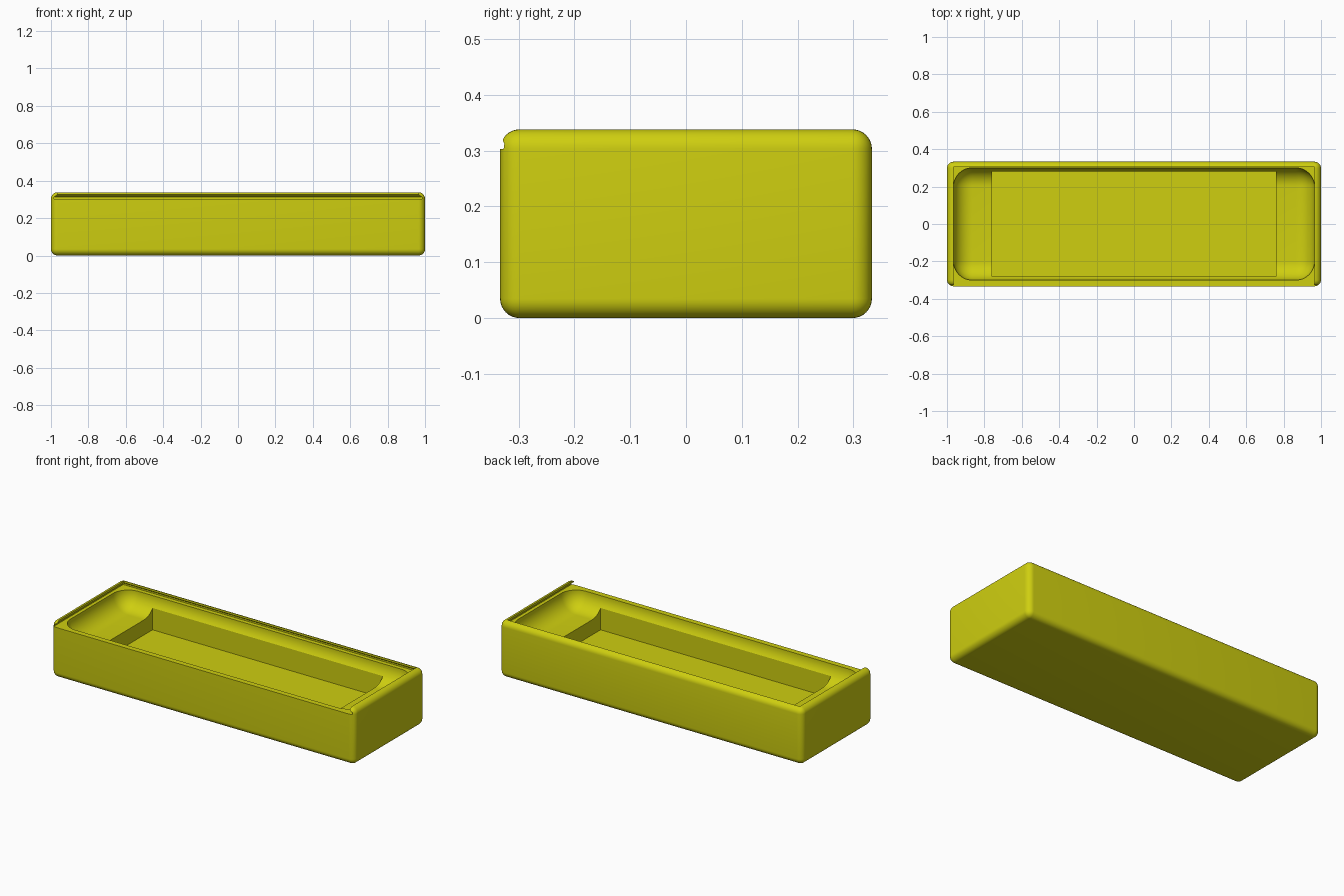
import bpy, bmesh, math

if "Cube" in bpy.data.objects:
    bpy.data.objects.remove(bpy.data.objects["Cube"])

paint = bpy.data.materials.new("yellow")
paint.diffuse_color = (0.62, 0.62, 0.005, 1)
paint.use_nodes = True
paint.node_tree.nodes["Principled BSDF"].inputs["Base Color"].default_value = paint.diffuse_color


def make_object(name, bm):
    bmesh.ops.recalc_face_normals(bm, faces=bm.faces)
    mesh = bpy.data.meshes.new(name)
    bm.to_mesh(mesh)
    bm.free()
    obj = bpy.data.objects.new(name, mesh)
    mesh.materials.append(paint)
    bpy.context.collection.objects.link(obj)
    return obj


def block(name, hx, hy, z0, z1, radius=0, top_radius=0, segments=8):
    """Box with rounded uprights and bottom edges, and its own top rounding."""
    bm = bmesh.new()
    bmesh.ops.create_cube(bm, size=1)
    for v in bm.verts:
        v.co = (v.co.x * 2 * hx, v.co.y * 2 * hy, z1 if v.co.z > 0 else z0)
    if radius:
        weight = bm.edges.layers.float.new("bevel_weight_edge")
        for e in bm.edges:
            on_top = all(v.co.z == z1 for v in e.verts)
            e[weight] = top_radius / radius if on_top else 1
    obj = make_object(name, bm)
    if radius:
        mod = obj.modifiers.new("rounding", 'BEVEL')
        mod.limit_method = 'WEIGHT'
        mod.width = radius
        mod.segments = segments
        apply(obj, mod)
    return obj


def apply(obj, mod):
    bpy.context.view_layer.objects.active = obj
    bpy.ops.object.modifier_apply(modifier=mod.name)


def cut(obj, cutter):
    mod = obj.modifiers.new("cut", 'BOOLEAN')
    mod.operation = 'DIFFERENCE'
    mod.solver = 'EXACT'
    mod.object = cutter
    apply(obj, mod)
    bpy.data.objects.remove(cutter)


# Outer case
case = block("case", 1.0, 0.333, 0, 0.338, 0.035, 0.02)

# Rounded tray, then the deep rectangular pocket in its floor
cut(case, block("tray_cutter", 0.965, 0.30, 0.20, 0.45, 0.10, 0, 12))
cut(case, block("pocket_cutter", 0.76, 0.28, 0.11, 0.30))

# Undercut slot for a sliding lid, open at the front
bm = bmesh.new()
profile = [(0.985, 0.303), (0.985, 0.312), (0.965, 0.325), (0.965, 0.40)]
rings = []
for hx, z in profile:
    hy = hx - 0.66
    corners = [(-hx, -0.5), (hx, -0.5), (hx, hy), (-hx, hy)]
    rings.append([bm.verts.new((x, y, z)) for x, y in corners])
for low, high in zip(rings, rings[1:]):
    for i in range(4):
        j = (i + 1) % 4
        bm.faces.new((low[i], low[j], high[j], high[i]))
bm.faces.new(rings[0][::-1])
bm.faces.new(rings[-1])
cut(case, make_object("lid_slot_cutter", bm))

# Smooth fillets, crisp cut edges
bpy.ops.object.select_all(action='DESELECT')
case.select_set(True)
bpy.context.view_layer.objects.active = case
bpy.ops.object.shade_smooth_by_angle(angle=math.radians(25))
